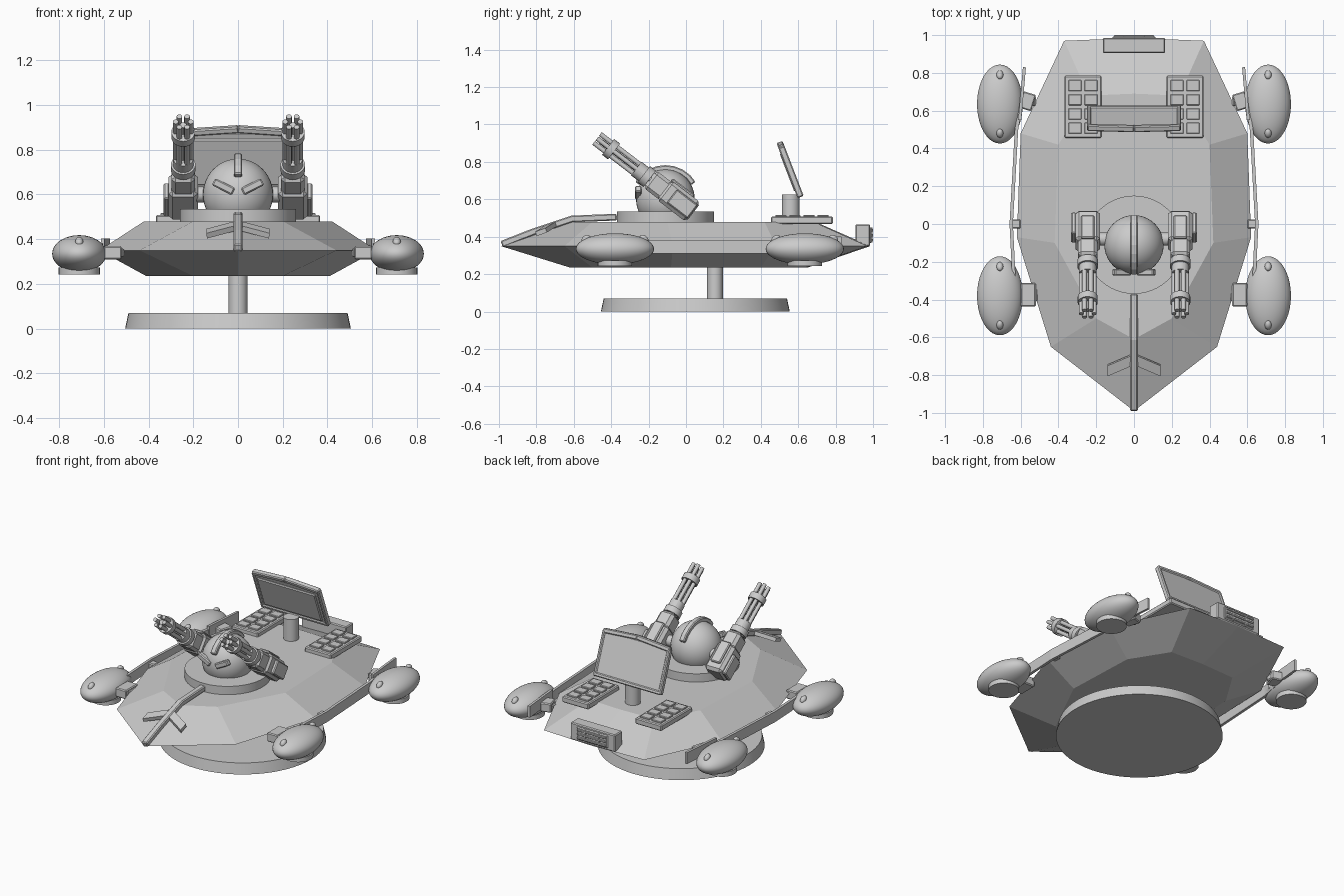
import bpy, bmesh
from math import radians, sin, cos, pi
from mathutils import Matrix, Vector, Euler

if "Cube" in bpy.data.objects:
    bpy.data.objects.remove(bpy.data.objects["Cube"])

grey = bpy.data.materials.new("plain grey")
grey.use_nodes = True
grey.diffuse_color = (0.6, 0.6, 0.6, 1)
grey.node_tree.nodes["Principled BSDF"].inputs["Base Color"].default_value = (0.6, 0.6, 0.6, 1)


def finish(name, bm, matrix=Matrix(), smooth=False, bevel=0):
    bmesh.ops.recalc_face_normals(bm, faces=bm.faces)
    mesh = bpy.data.meshes.new(name)
    bm.to_mesh(mesh)
    bm.free()
    mesh.materials.append(grey)
    ob = bpy.data.objects.new(name, mesh)
    bpy.context.collection.objects.link(ob)
    ob.matrix_world = matrix
    if bevel:
        mod = ob.modifiers.new("edge", "BEVEL")
        mod.width, mod.segments = bevel, 1
    if smooth:
        bpy.ops.object.select_all(action="DESELECT")
        ob.select_set(True)
        bpy.context.view_layer.objects.active = ob
        bpy.ops.object.shade_smooth_by_angle(angle=radians(40))
    return ob


def place(loc, rot, frame):
    return frame @ Matrix.Translation(loc) @ Euler(rot).to_matrix().to_4x4()


def box(name, size, loc, rot=(0, 0, 0), frame=Matrix(), bevel=0.006):
    bm = bmesh.new()
    bmesh.ops.create_cube(bm, size=1)
    bmesh.ops.scale(bm, vec=size, verts=bm.verts)
    return finish(name, bm, place(loc, rot, frame), bevel=bevel)


def cylinder(name, r1, r2, depth, loc, rot=(0, 0, 0), frame=Matrix(), sides=32):
    bm = bmesh.new()
    bmesh.ops.create_cone(bm, cap_ends=True, segments=sides, radius1=r1, radius2=r2, depth=depth)
    return finish(name, bm, place(loc, rot, frame), smooth=True)


def ball(name, radii, loc, rot=(0, 0, 0)):
    bm = bmesh.new()
    bmesh.ops.create_uvsphere(bm, u_segments=40, v_segments=24, radius=1)
    bmesh.ops.scale(bm, vec=radii, verts=bm.verts)
    return finish(name, bm, place(loc, rot, Matrix()), smooth=True)


def loft(name, rings, **kw):
    bm = bmesh.new()
    loops = [[bm.verts.new(p) for p in ring] for ring in rings]
    n = len(loops[0])
    for a, b in zip(loops, loops[1:]):
        for i in range(n):
            bm.faces.new((a[i], a[(i + 1) % n], b[(i + 1) % n], b[i]))
    bm.faces.new(loops[0])
    bm.faces.new(loops[-1])
    return finish(name, bm, **kw)


def ribbon(name, path, across, thick, **kw):
    # rectangular bar following a bent path
    pts = [Vector(p) for p in path]
    across = Vector(across) / 2
    rings = []
    for i, p in enumerate(pts):
        tangent = (pts[min(i + 1, len(pts) - 1)] - pts[max(i - 1, 0)]).normalized()
        n = tangent.cross(across).normalized() * thick / 2
        rings.append([p + across + n, p - across + n, p - across - n, p + across - n])
    return loft(name, rings, **kw)


def outline(half, z):
    # mirror a half outline that runs from nose to stern
    left = [(-x, y, z) for x, y in reversed(half) if x > 0]
    return [(x, y, z) for x, y in half] + left


# Faceted hull
rim = [(0, -0.99), (0.44, -0.65), (0.62, -0.07), (0.6, 0.48), (0.37, 0.97), (0, 0.985)]
deck = [(0, -0.61), (0.2, -0.5), (0.42, -0.1), (0.4, 0.42), (0.24, 0.68), (0, 0.69)]
keel = [(0, -0.62), (0.2, -0.5), (0.41, -0.08), (0.39, 0.4), (0.24, 0.64), (0, 0.65)]
loft("hull", [outline(keel, 0.235), outline(rim, 0.35), outline(deck, 0.48)])

# Nose ridge with swept fins
ribbon("nose_ridge", [(0, -0.985, 0.36), (0, -0.82, 0.425), (0, -0.61, 0.495), (0, -0.37, 0.505)],
       (0.04, 0, 0), 0.036, bevel=0.006)
for s in (1, -1):
    ribbon("nose_fin", [(0, -0.715, 0.462), (s * 0.14, -0.775, 0.425)], (0, 0.055, 0.02), 0.025)

# Display stand
cylinder("stand_base", 0.505, 0.49, 0.07, (0, 0.05, 0.035), sides=64)
cylinder("stand_post", 0.042, 0.042, 0.2, (0, 0.155, 0.16))

# Turret
cylinder("turret_ring", 0.26, 0.26, 0.06, (0, -0.11, 0.505), sides=64)
ball("turret_dome", (0.157, 0.157, 0.16), (0, -0.11, 0.6))
arc = [radians(150 - 15 * i) for i in range(9)]
ribbon("dome_crest", [(0, -0.11 + 0.172 * cos(a), 0.6 + 0.168 * sin(a)) for a in arc],
       (0.038, 0, 0), 0.03, bevel=0.006)
for s in (1, -1):
    box("dome_brow", (0.1, 0.035, 0.035), (s * 0.065, -0.255, 0.635), (0, -s * radians(27), 0))

# Twin rotary guns
for s in (1, -1):
    gun = Matrix.Translation((s * 0.245, 0.02, 0.545)) @ Matrix.Rotation(radians(52.5), 4, "X")
    box("gun_housing", (0.13, 0.13, 0.2), (0, 0, 0.075), frame=gun, bevel=0.018)
    box("gun_receiver", (0.105, 0.115, 0.12), (0, 0, 0.21), frame=gun, bevel=0.018)
    box("gun_top_cover", (0.07, 0.02, 0.15), (0, 0.068, 0.1), frame=gun)
    box("ammo_box", (0.025, 0.09, 0.14), (s * 0.075, 0, 0.05), frame=gun)
    cylinder("gun_pivot", 0.035, 0.035, 0.1, (s * 0.17, -0.08, 0.6), (0, pi / 2, 0))
    for r, d, z in ((0.055, 0.04, 0.29), (0.046, 0.05, 0.335), (0.053, 0.04, 0.53), (0.015, 0.34, 0.43)):
        cylinder("barrel_collar", r, r, d, (0, 0, z), frame=gun, sides=24)
    for k in range(6):
        a = k * pi / 3
        cylinder("barrel", 0.0125, 0.0125, 0.36, (0.034 * cos(a), 0.034 * sin(a), 0.445), frame=gun, sides=12)

# Sensor panel on its post
cylinder("panel_post", 0.047, 0.047, 0.15, (0, 0.56, 0.55))
panel = Matrix.Translation((0, 0.56, 0.75)) @ Matrix.Rotation(radians(21), 4, "X")
box("panel_board", (0.5, 0.022, 0.28), (0, 0, 0), frame=panel)
box("panel_face", (0.43, 0.015, 0.22), (0, -0.014, 0), frame=panel)
for s in (1, -1):
    box("panel_side_frame", (0.022, 0.035, 0.28), (s * 0.239, 0, 0), frame=panel)
    box("panel_top_frame", (0.25, 0.034, 0.03), (s * 0.122, 0, 0.144), (0, s * radians(4), 0), frame=panel)
box("panel_bottom_frame", (0.5, 0.035, 0.025), (0, 0, -0.135), frame=panel)

# Deck hatches with raised tiles
for s in (1, -1):
    box("hatch_plate", (0.195, 0.33, 0.04), (s * 0.27, 0.62, 0.488))
    for i in range(2):
        for j in range(4):
            box("hatch_tile", (0.07, 0.058, 0.012),
                (s * 0.27 + (i - 0.5) * 0.085, 0.62 + (j - 1.5) * 0.075, 0.511), bevel=0.003)

# Stern vent with louvres
box("vent_housing", (0.33, 0.08, 0.115), (0, 0.945, 0.408))
box("vent_grille", (0.23, 0.05, 0.085), (0, 0.968, 0.408))
for k in range(3):
    box("vent_louvre", (0.21, 0.012, 0.013), (0, 0.994, 0.382 + k * 0.026), bevel=0.002)
for s in (1, -1):
    box("vent_bar", (0.012, 0.012, 0.08), (s * 0.05, 0.992, 0.408), bevel=0.002)

# Hover pods, brackets and side rails
for s in (1, -1):
    for y in (-0.38, 0.635):
        ball("hover_pod", (0.121, 0.209, 0.083), (s * 0.71, y, 0.335))
        ob = cylinder("pod_thruster", 0.092, 0.092, 0.03, (s * 0.71, y, 0.258), sides=40)
        for e in (1, -1):
            ball("pod_knob", (0.018, 0.026, 0.018), (s * 0.71, y + e * 0.155, 0.389), (-e * 0.6, 0, 0))
    box("front_bracket", (0.08, 0.125, 0.06), (s * 0.56, -0.375, 0.34))
    box("front_bracket_arm", (0.12, 0.07, 0.04), (s * 0.57, -0.375, 0.34))
    box("rear_bracket", (0.07, 0.09, 0.06), (s * 0.565, 0.65, 0.345), (0, 0, s * 0.3))
    box("rear_bracket_arm", (0.12, 0.05, 0.04), (s * 0.58, 0.65, 0.34))
    ribbon("side_rail", [(s * 0.636, -0.28, 0.345), (s * 0.65, 0, 0.345), (s * 0.622, 0.5, 0.345),
                         (s * 0.6, 0.62, 0.345)], (0, 0, 0.07), 0.018)
    ribbon("rear_strut", [(s * 0.605, 0.55, 0.365), (s * 0.58, 0.83, 0.365)], (0, 0, 0.075), 0.016)
    box("rail_mount", (0.05, 0.05, 0.04), (s * 0.625, 0, 0.345))
